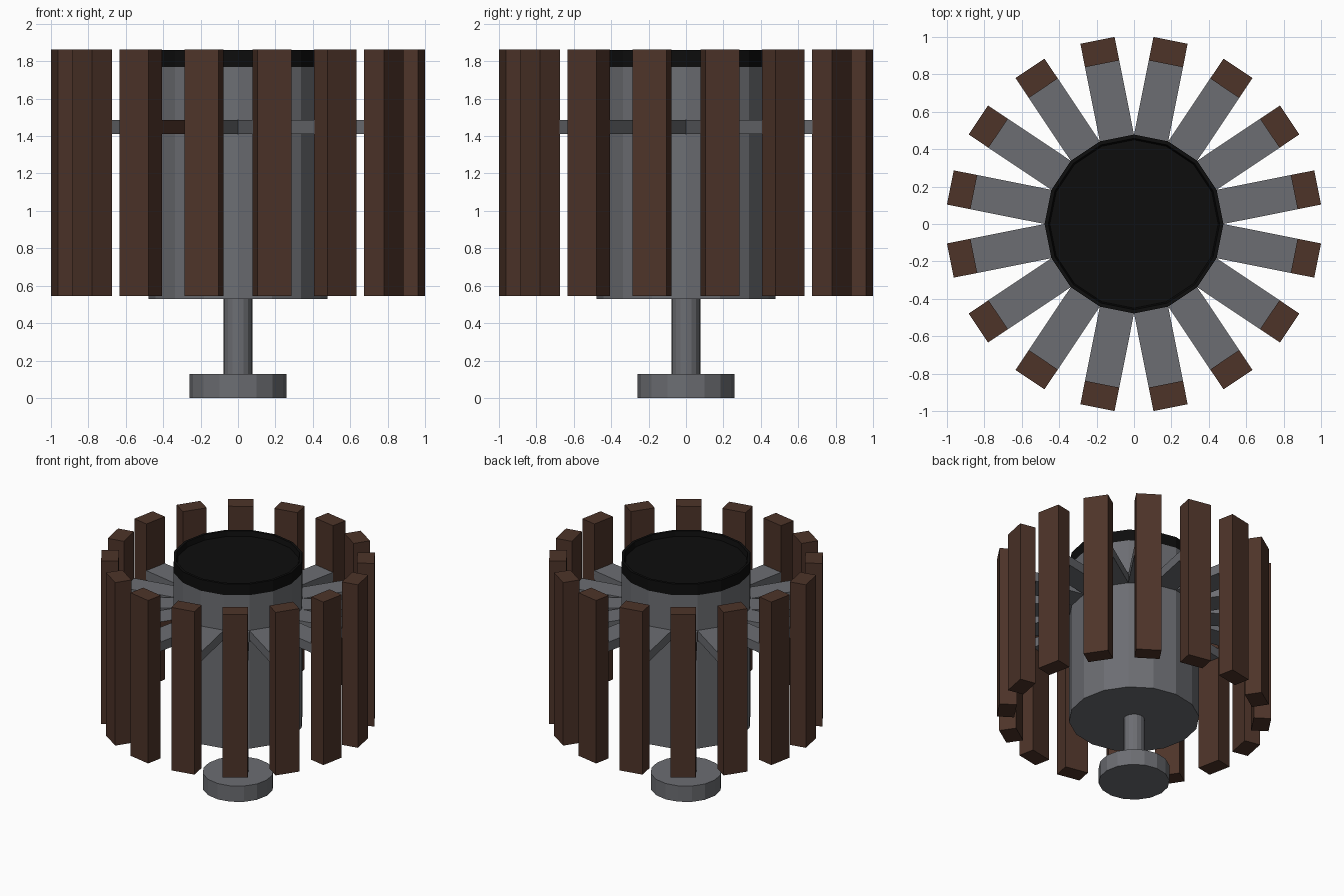
import bpy, bmesh, math
from mathutils import Matrix

if "Cube" in bpy.data.objects:
    bpy.data.objects.remove(bpy.data.objects["Cube"])

N = 16
R = 0.478                                  # body radius
HALF = R * math.sin(math.pi / N)           # half width of one body facet
INNER = R * math.cos(math.pi / N)          # distance to a facet


def material(name, rgb):
    m = bpy.data.materials.new(name)
    m.diffuse_color = (*rgb, 1)
    m.use_nodes = True
    m.node_tree.nodes["Principled BSDF"].inputs["Base Color"].default_value = m.diffuse_color
    return m


brown = material("dark_wood", (0.075, 0.034, 0.022))
black = material("black", (0.004, 0.004, 0.004))
grey = material("grey_metal", (0.15, 0.155, 0.17))


def lathe(name, profile, mat):
    """Revolve (radius, z) points in N flat steps, capping both ends."""
    bm = bmesh.new()
    rings = [[bm.verts.new((r * math.cos(2 * math.pi * i / N),
                            r * math.sin(2 * math.pi * i / N), z))
              for i in range(N)] for r, z in profile]
    for a, b in zip(rings, rings[1:]):
        for i in range(N):
            j = (i + 1) % N
            bm.faces.new((a[i], a[j], b[j], b[i]))
    bm.faces.new(rings[0][::-1])
    bm.faces.new(rings[-1])
    return finish(name, bm, [mat])


def finish(name, bm, mats):
    me = bpy.data.meshes.new(name)
    bm.to_mesh(me)
    bm.free()
    ob = bpy.data.objects.new(name, me)
    bpy.context.collection.objects.link(ob)
    for m in mats:
        me.materials.append(m)
    return ob


def radial_box(name, r0, r1, z0, z1, k, mats):
    """Box spanning r0..r1 outward, in front of body facet k."""
    bm = bmesh.new()
    bmesh.ops.create_cube(bm, size=1)
    turn = Matrix.Rotation((k + 0.5) * 2 * math.pi / N, 4, 'Z')
    move = Matrix.Translation(((r0 + r1) / 2, 0, (z0 + z1) / 2))
    size = Matrix.Diagonal((r1 - r0, 2 * HALF, z1 - z0, 1))
    if len(mats) > 1:                      # second material on one side face
        for f in bm.faces:
            if f.normal.y > 0.5:
                f.material_index = 1
    bm.transform(turn @ move @ size)
    return finish(name, bm, mats)


# Stand: foot, stem and drum
lathe("stand_and_drum", [(0.26, 0), (0.26, 0.128), (0.077, 0.128), (0.077, 0.53),
                         (R, 0.53), (R, 1.77)], grey)

# Black rim with a shallow recessed top
lathe("black_rim", [(R, 1.77), (R, 1.86), (0.458, 1.86), (0.45, 1.82)], black)

# Spokes and vertical slats around the drum
for k in range(N):
    mats = [grey, brown] if k in (5, 10) else [grey]
    radial_box(f"spoke_{k}", INNER - 0.005, 0.875, 1.41, 1.485, k, mats)
    radial_box(f"slat_{k}", 0.873, 1.001, 0.545, 1.862, k, [brown])
